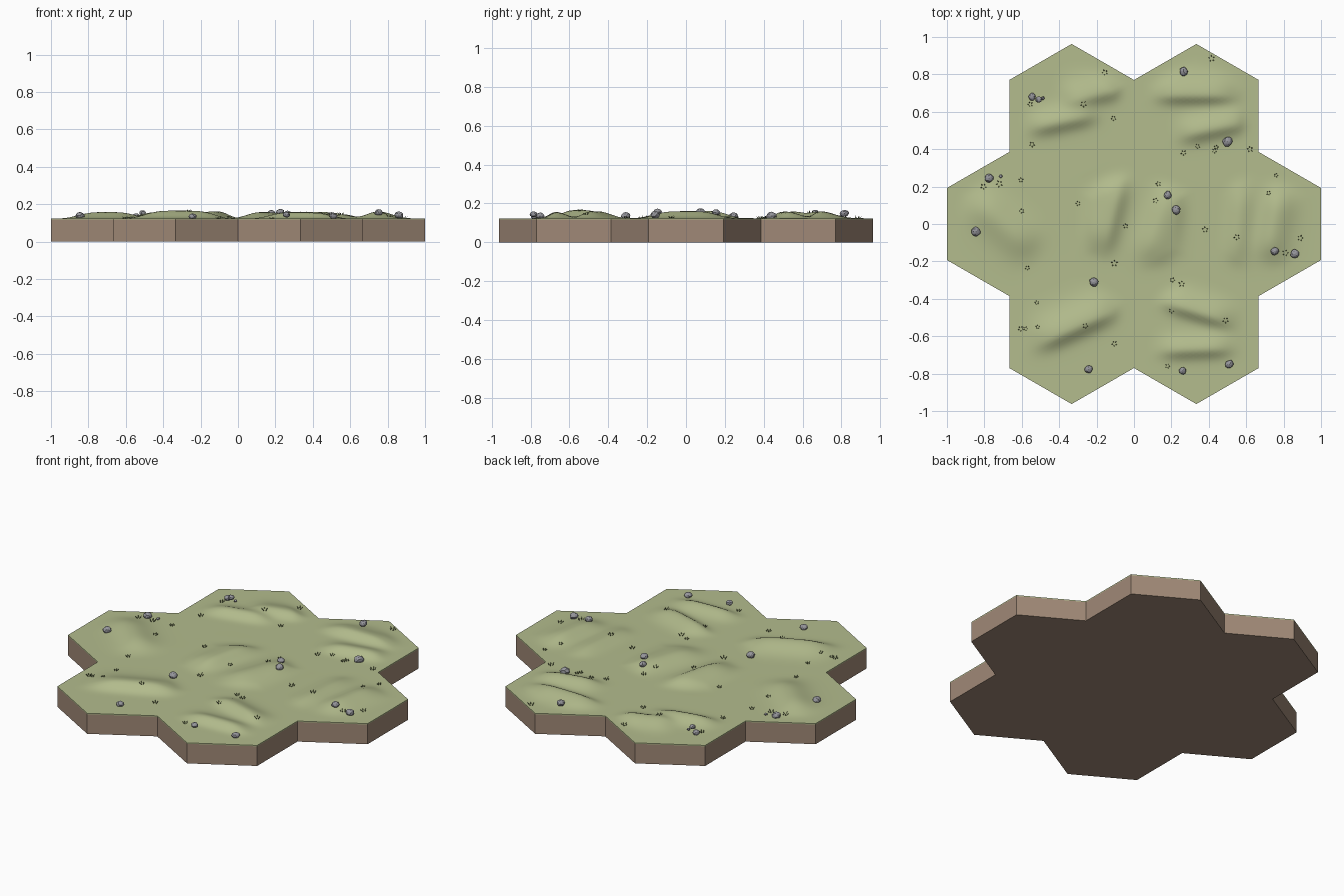
import bpy, bmesh, math, random
from mathutils import Vector, Matrix

if "Cube" in bpy.data.objects:
    bpy.data.objects.remove(bpy.data.objects["Cube"])

random.seed(4)
R = 0.385                      # hexagon corner radius
W = R * math.sqrt(3) / 2       # hexagon half width
SIDE, LIP = 0.118, 0.124       # top of soil, top of turf edge
CENTRES = [(0, 0)] + [(2 * W * math.cos(math.radians(a)), 2 * W * math.sin(math.radians(a)))
                      for a in range(0, 360, 60)]


def material(name, srgb):
    m = bpy.data.materials.new(name)
    lin = [((c / 255 + 0.055) / 1.055) ** 2.4 for c in srgb]
    m.diffuse_color = (*lin, 1)
    m.use_nodes = True
    m.node_tree.nodes["Principled BSDF"].inputs["Base Color"].default_value = m.diffuse_color
    return m


GRASS = material("grass green", (179, 188, 141))
SOIL = material("soil brown", (160, 137, 119))
STONE = material("stone grey", (150, 150, 156))
LEAF = material("leaf green", (96, 108, 66))


def make(name, bm, mat, smooth=False):
    me = bpy.data.meshes.new(name)
    bm.to_mesh(me)
    bm.free()
    me.materials.append(mat)
    for p in me.polygons:
        p.use_smooth = smooth
    ob = bpy.data.objects.new(name, me)
    bpy.context.collection.objects.link(ob)
    return ob


def corner(c, i, z):
    a = math.radians(30 + 60 * i)
    return Vector((c[0] + R * math.cos(a), c[1] + R * math.sin(a), z))


# Ridges: x, y, direction in degrees, half length, gentle width, steep width, height
RIDGES = [
    (0.33, 0.69, 0, 0.20, 0.10, 0.045, 0.036), (0.42, 0.51, 12, 0.17, 0.08, 0.05, 0.034),
    (-0.22, 0.69, 12, 0.15, 0.09, 0.05, 0.032), (-0.38, 0.55, 12, 0.17, 0.07, 0.05, 0.034),
    (-0.31, -0.55, 24, 0.22, 0.11, 0.055, 0.042), (0.34, -0.47, -17, 0.18, 0.08, 0.045, 0.036),
    (0.33, -0.67, 2, 0.18, 0.07, 0.045, 0.032),
    (-0.12, 0.05, 76, 0.19, 0.12, 0.06, 0.038), (0.14, 0.00, 70, 0.20, 0.08, 0.12, 0.034),
    (-0.70, 0.00, -42, 0.20, 0.10, 0.10, 0.034), (0.56, 0.00, 85, 0.20, 0.06, 0.07, 0.022),
    (0.75, 0.00, 80, 0.18, 0.07, 0.09, 0.036),
]


def height(x, y):
    # distance to the nearest hexagon edge flattens the ground at each tile border
    edge = 0
    for cx, cy in CENTRES:
        d = max(abs((x - cx) * math.cos(math.radians(a)) + (y - cy) * math.sin(math.radians(a)))
                for a in (0, 60, 120))
        edge = max(edge, W - d)
    t = min(1, edge / 0.12)
    fade = t * t * (3 - 2 * t)
    h = 0
    for rx, ry, ang, length, gentle, steep, top in RIDGES:
        c, s = math.cos(math.radians(ang)), math.sin(math.radians(ang))
        u, v = (x - rx) * c + (y - ry) * s, -(x - rx) * s + (y - ry) * c
        w = gentle if v > 0 else steep
        h += top * math.exp(-(u / length) ** 4 - (v / w) ** 2)
    return LIP + min(h, 0.05) * fade


# Soil base: seven hexagonal prisms joined side by side
bm = bmesh.new()
for c in CENTRES:
    f = bm.faces.new([bm.verts.new(corner(c, i, 0)) for i in range(6)])
    f.normal_flip()
bmesh.ops.remove_doubles(bm, verts=bm.verts, dist=0.001)
ret = bmesh.ops.extrude_face_region(bm, geom=bm.faces[:])
bmesh.ops.translate(bm, vec=(0, 0, SIDE), verts=[v for v in ret["geom"] if isinstance(v, bmesh.types.BMVert)])
bmesh.ops.recalc_face_normals(bm, faces=bm.faces)
make("soil_base", bm, SOIL)

# Rolling turf: finely divided hexagons lifted by the ridges
bm = bmesh.new()
N = 20
for c in CENTRES:
    o = Vector((c[0], c[1], LIP))
    for i in range(6):
        a, b = (corner(c, i, LIP) - o) / N, (corner(c, i + 1, LIP) - o) / N
        grid = {(j, k): bm.verts.new(o + a * j + b * k) for j in range(N + 1) for k in range(N + 1 - j)}
        for j in range(N):
            for k in range(N - j):
                bm.faces.new((grid[j, k], grid[j + 1, k], grid[j, k + 1]))
                if j + k < N - 1:
                    bm.faces.new((grid[j + 1, k], grid[j + 1, k + 1], grid[j, k + 1]))
bmesh.ops.remove_doubles(bm, verts=bm.verts, dist=0.001)
for v in bm.verts:
    v.co.z = height(v.co.x, v.co.y)
make("rolling_turf", bm, GRASS, True)

# Turf rim: thin green band along the outer border
bm = bmesh.new()
for n, c in enumerate(CENTRES[1:]):
    for i in range(6):
        mid = (corner(c, i, 0) + corner(c, i + 1, 0)) / 2
        if any((mid - Vector((p[0], p[1], 0))).length < W + 0.01 for p in CENTRES if p != c):
            continue
        bm.faces.new([bm.verts.new(p) for p in (corner(c, i, SIDE), corner(c, i + 1, SIDE),
                                                corner(c, i + 1, LIP), corner(c, i, LIP))])
make("turf_rim", bm, GRASS)

# Rocks: x, y, radius, lift
ROCKS = [(-0.545, 0.68, 0.019, 0.012), (-0.51, 0.665, 0.017, 0.03), (-0.488, 0.672, 0.009, 0.012),
         (0.265, 0.815, 0.022, 0.018), (0.50, 0.44, 0.026, 0.01), (-0.775, 0.245, 0.023, 0.01),
         (-0.845, -0.04, 0.024, 0.008), (0.18, 0.155, 0.02, 0.008), (0.225, 0.075, 0.023, 0.008),
         (-0.215, -0.31, 0.023, 0.012), (0.752, -0.145, 0.021, 0.01), (0.86, -0.16, 0.023, 0.016),
         (-0.243, -0.777, 0.021, 0.01), (0.26, -0.785, 0.019, 0.02), (0.51, -0.75, 0.021, 0.012),
         (-0.712, 0.255, 0.009, 0.004)]
bm = bmesh.new()
for x, y, r, lift in ROCKS:
    rot = Matrix.Rotation(random.uniform(0, 6.28), 4, "Z")
    m = Matrix.Translation((x, y, height(x, y) + lift)) @ rot @ Matrix.Diagonal((r * 1.08, r, r * 0.8, 1))
    for v in bmesh.ops.create_icosphere(bm, subdivisions=2, radius=1)["verts"]:
        v.co = m @ (v.co * random.uniform(0.9, 1.08))
make("rocks", bm, STONE)

# Grass tufts: five short leaning blades around each spot
TUFTS = [(-0.155, 0.81), (0.415, 0.885), (-0.27, 0.64), (-0.11, 0.565), (-0.555, 0.64), (-0.545, 0.425),
         (0.34, 0.415), (0.44, 0.41), (0.62, 0.40), (0.265, 0.38), (0.43, 0.39), (-0.805, 0.20),
         (-0.72, 0.215), (-0.605, 0.235), (-0.6, 0.07), (-0.3, 0.11), (0.115, 0.125), (0.13, 0.215),
         (-0.045, -0.01), (0.38, -0.03), (0.55, -0.07), (0.72, 0.165), (0.76, 0.26), (0.81, -0.155),
         (0.89, -0.075), (-0.57, -0.235), (-0.105, -0.21), (0.205, -0.30), (0.255, -0.32),
         (-0.52, -0.42), (-0.58, -0.56), (-0.515, -0.55), (-0.26, -0.545), (-0.105, -0.64),
         (0.20, -0.465), (0.49, -0.515), (0.18, -0.76), (-0.605, -0.56)]
bm = bmesh.new()
for x, y in TUFTS:
    start, size = random.uniform(0, 6.28), random.uniform(0.011, 0.018)
    base = Vector((x, y, height(x, y)))
    for i in range(5):
        a = start + i * math.tau / 5
        out, side = Vector((math.cos(a), math.sin(a), 0)), Vector((-math.sin(a), math.cos(a), 0))
        mid = base + out * size * 0.6
        pts = [mid - side * 0.0035, mid + side * 0.0035, mid + out * 0.004,
               mid + out * size * 0.5 + Vector((0, 0, size * 0.75))]
        v = [bm.verts.new(p) for p in pts]
        for f in ((0, 1, 3), (1, 2, 3), (2, 0, 3)):
            bm.faces.new([v[k] for k in f])
bmesh.ops.recalc_face_normals(bm, faces=bm.faces)
make("grass_tufts", bm, LEAF)
